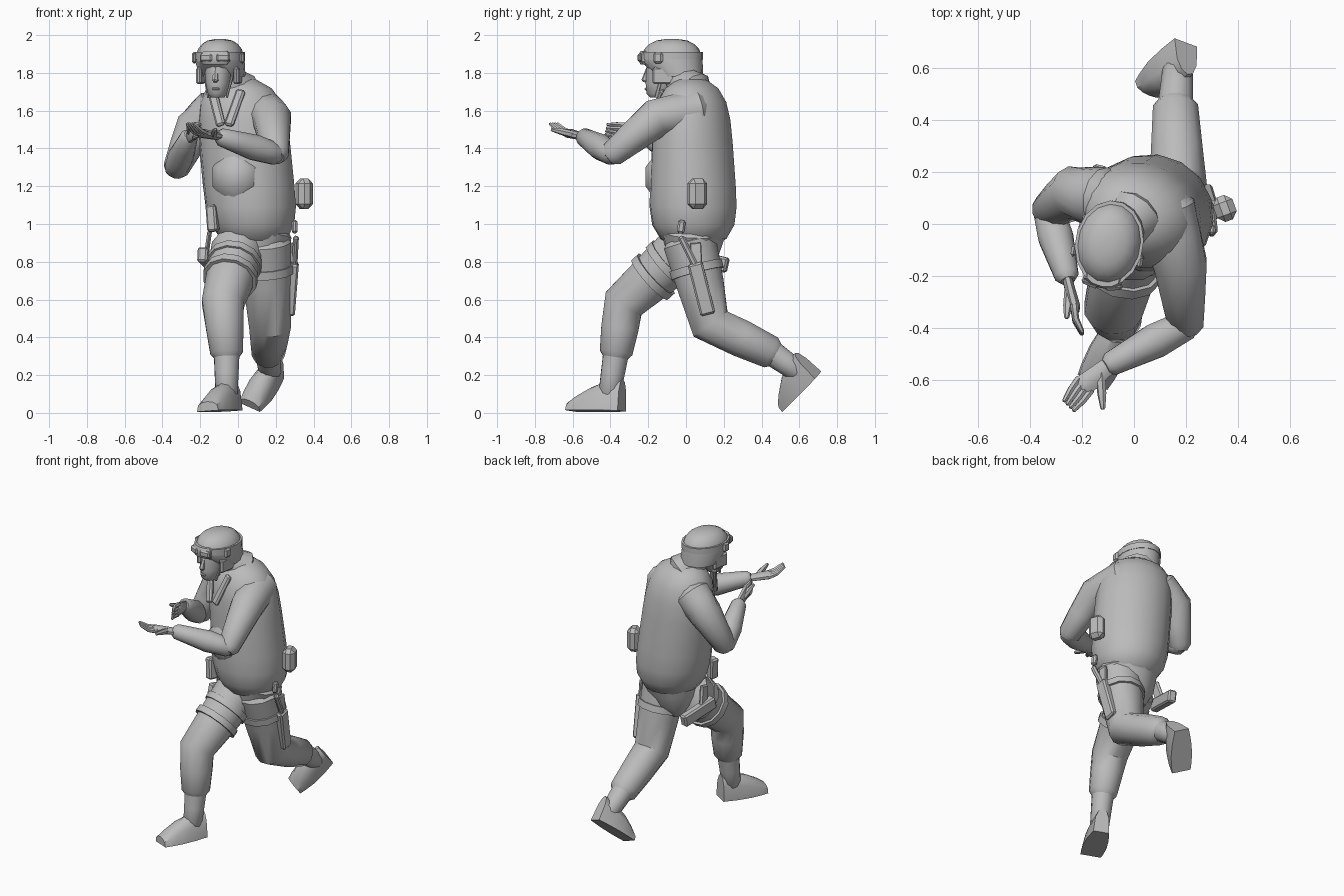
import bpy, bmesh, math
from mathutils import Vector, Matrix

cube = bpy.data.objects.get("Cube")
if cube:
    bpy.data.objects.remove(cube, do_unlink=True)

shade = (0.5, 0.5, 0.5, 1)
grey = bpy.data.materials.new("plain grey")
grey.use_nodes = True
grey.diffuse_color = shade
grey.node_tree.nodes["Principled BSDF"].inputs["Base Color"].default_value = shade

RIGHTWARD = Vector((1, 0, 0))
BACK = Vector((0, 1, 0))
UP = Vector((0, 0, 1))


def turned(degrees):
    return Matrix.Rotation(math.radians(degrees), 3, 'Z') @ RIGHTWARD


def square_to(vector, axis):
    return (vector - axis * vector.dot(axis)).normalized()


def finish(name, bm, angle=40):
    bmesh.ops.recalc_face_normals(bm, faces=bm.faces)
    mesh = bpy.data.meshes.new(name)
    bm.to_mesh(mesh)
    bm.free()
    mesh.materials.append(grey)
    ob = bpy.data.objects.new(name, mesh)
    bpy.context.collection.objects.link(ob)
    bpy.ops.object.select_all(action='DESELECT')
    ob.select_set(True)
    bpy.context.view_layer.objects.active = ob
    bpy.ops.object.shade_smooth_by_angle(angle=math.radians(angle))


def skin(name, rings):
    """Join equal rings of points into a closed skin."""
    bm = bmesh.new()
    loops = [[bm.verts.new(point) for point in ring] for ring in rings]
    for low, high in zip(loops, loops[1:]):
        for i in range(len(low)):
            bm.faces.new((low[i - 1], low[i], high[i], high[i - 1]))
    bm.faces.new(loops[0])
    bm.faces.new(loops[-1])
    finish(name, bm)


def oval(centre, axis, side, width, depth, sides=12):
    side = square_to(side, axis)
    other = axis.cross(side)
    angles = [math.tau * (k + 0.5) / sides for k in range(sides)]
    return [centre + side * width * math.cos(a) + other * depth * math.sin(a) for a in angles]


def stack(name, sections, side, sides=16):
    """Level ovals, each given as centre, half width and half depth."""
    skin(name, [oval(Vector(c), UP, side, w, d, sides) for c, w, d in sections])


def limb(name, joints, radii, side=RIGHTWARD, flat=1.0, sides=12):
    """Round-ended tube through joints, with a ring halfway along each bone."""
    joints = [Vector(j) for j in joints]
    path = [(joints[0], radii[0])]
    for a, b, ra, rb in zip(joints, joints[1:], radii, radii[1:]):
        path += [(a.lerp(b, 0.5), (ra + rb) / 2), (b, rb)]
    for end, near, place in ((path[0], path[1], 0), (path[-1], path[-2], len(path) + 1)):
        out = (end[0] - near[0]).normalized()
        path.insert(place, (end[0] + out * end[1] / 2, end[1] * 0.6))
    rings = []
    for i, (centre, radius) in enumerate(path):
        before, after = path[max(i - 1, 0)][0], path[min(i + 1, len(path) - 1)][0]
        rings.append(oval(centre, (after - before).normalized(), side, radius, radius * flat, sides))
    skin(name, rings)


def slab(name, start, end, side, width, depth, bevel=0.01):
    """Bevelled box running from start to end."""
    start, end = Vector(start), Vector(end)
    axis = (end - start).normalized()
    side = square_to(side, axis)
    turn = Matrix((side, axis.cross(side), axis)).transposed().to_4x4()
    size = Matrix.Diagonal((width, depth, (end - start).length, 1))
    bm = bmesh.new()
    bmesh.ops.create_cube(bm, size=1, matrix=Matrix.Translation((start + end) / 2) @ turn @ size)
    bmesh.ops.bevel(bm, geom=bm.edges[:], offset=bevel, segments=1, affect='EDGES')
    finish(name, bm, angle=30)


def boot(name, heel, toe, ankle):
    """Flat-soled foot tapering to the toe, with a shaft up to the ankle."""
    forward = (toe - heel).normalized()
    up = square_to(ankle - heel.lerp(toe, 0.4), forward)
    across = forward.cross(up)
    rings = []
    for t in (0, 0.3, 0.6, 0.85, 1):
        width = 0.05 + 0.025 * math.sin(math.pi * t * 0.8)
        height = 0.17 - 0.12 * t * t
        angles = [math.pi * k / 6 for k in range(7)]
        rings.append([heel.lerp(toe, t) + across * width * math.cos(a)
                      + up * height * abs(math.sin(a)) ** 0.7 for a in angles])
    skin(name + "_foot", rings)
    limb(name + "_shaft", [heel.lerp(toe, 0.25) + up * 0.09, ankle], [0.06, 0.07], across)


# Torso: a rounded barrel twisted to the side, deeper at the waist
chest = turned(-18)
hips, collar = Vector((0.09, 0.04, 0.86)), Vector((0, 0.03, 1.78))
barrel = []
for i in range(1, 12):
    t = (1 - math.cos(math.pi * i / 12)) / 2
    swell = math.sqrt(1 - abs(2 * t - 1) ** 5)
    barrel.append((hips.lerp(collar, t), 0.245 * swell, (0.25 - 0.06 * t) * swell))
stack("torso", barrel, chest)
limb("belly", [(0, -0.08, 1.2), (0, -0.08, 1.3)], [0.14, 0.14])
limb("pelvis", [(0.06, 0.03, 0.8), hips + UP * 0.1], [0.15, 0.2], chest, flat=0.85)
limb("collar", [collar - UP * 0.08, (-0.06, -0.04, 1.77)], [0.12, 0.08], chest)
for lean in (-0.04, 0.04):
    top = Vector((-0.06 + lean, -0.11, 1.71))
    slab("lapel", top + chest * lean, (-0.07 + lean / 2, -0.18, 1.52), chest, 0.05, 0.03)

# Head and face
across = turned(-10)
front = -UP.cross(across)
skull = Vector((-0.1, -0.1, 1.88))
chin = skull + front * 0.05 - UP * 0.21
limb("neck", [collar - UP * 0.1, skull - UP * 0.06], [0.07, 0.06])
head = []
for t in (0, 0.1, 0.35, 0.7, 1):
    head.append((chin.lerp(skull, t), 0.035 + 0.045 * t ** 0.4, 0.04 + 0.065 * t ** 0.4))
stack("head", head, across, sides=12)
nose = skull + front * 0.12 - UP * 0.12
limb("nose", [nose, nose + UP * 0.07 - front * 0.02], [0.018, 0.01], across, sides=6)
mouth = chin + front * 0.06 + UP * 0.045
slab("mouth", mouth - across * 0.02, mouth + across * 0.02, UP, 0.016, 0.016, bevel=0.005)

# Helmet: skirt around the ears, then a dome
dome = [((-0.08, -0.03, 1.78), 0.12, 0.12)]
for i in range(6):
    a = math.pi / 2 * i / 5.3
    round_off = math.cos(a) ** 0.7
    dome.append((skull + front * -0.025 + UP * (0.12 * math.sin(a) - 0.02), 0.13 * round_off, 0.165 * round_off))
stack("helmet", dome, across)
stack("helmet_band", [(skull - front * 0.025 + UP * lift, 0.132, 0.167) for lift in (-0.01, 0.03)], across)
for s in (-1, 1):
    ear = skull + across * s * 0.1 - UP * 0.05
    slab("ear_flap", ear, ear - UP * 0.09, front, 0.12, 0.03)
    slab("chin_strap", ear - across * s * 0.015, chin + across * s * 0.05, front, 0.016, 0.01, bevel=0.002)

# Goggles resting on the helmet
goggles = skull + front * 0.11
stack("goggle_frame", [(goggles + UP * lift, 0.1 - abs(lift), 0.05 - abs(lift) / 2)
                       for lift in (-0.035, -0.02, 0.02, 0.035)], across, sides=10)
for s in (-1, 1):
    inner = goggles + front * 0.035 + across * s * 0.01
    slab("goggle_lens", inner, inner + across * s * 0.07 - front * 0.015, UP, 0.045, 0.025)
    clip = skull + across * s * 0.13
    slab("goggle_clip", clip, clip + front * 0.05, UP, 0.06, 0.02)


def arm(which, shoulder, middle, elbow, wrist, knuckle, tip, thumb, palm):
    """Bent arm with a cupped hand; palm is the way the palm faces."""
    wrist, knuckle, tip, thumb = (Vector(v) for v in (wrist, knuckle, tip, thumb))
    limb(which + "_upper_arm", [shoulder, middle, elbow], [0.12, 0.105, 0.07])
    limb(which + "_forearm", [elbow, Vector(elbow).lerp(wrist, 0.4), wrist], [0.06, 0.07, 0.048], UP)
    spread = (tip - wrist).cross(palm).normalized()
    limb(which + "_palm", [wrist, knuckle], [0.035, 0.045], spread, flat=0.55, sides=8)
    for i in range(4):
        offset = spread * (i - 1.5) * 0.022
        bend = knuckle.lerp(tip, 0.5) - palm * 0.01
        limb(which + "_finger", [knuckle + offset, bend + offset, tip + offset * 0.8],
             [0.015, 0.013, 0.009], spread, sides=6)
    root = wrist.lerp(knuckle, 0.4)
    limb(which + "_thumb", [root, root.lerp(thumb, 0.6), thumb], [0.02, 0.018, 0.01], spread, sides=6)


# Left arm reaches forward, right arm is folded up
arm("left", shoulder=(0.12, 0.06, 1.6), middle=(0.18, -0.16, 1.56), elbow=(0.2, -0.39, 1.37),
    wrist=(-0.09, -0.54, 1.46), knuckle=(-0.19, -0.62, 1.48), tip=(-0.25, -0.7, 1.53),
    thumb=(-0.12, -0.71, 1.5), palm=UP)
arm("right", shoulder=(-0.12, 0.1, 1.6), middle=(-0.23, 0.12, 1.51), elbow=(-0.33, 0.05, 1.29),
    wrist=(-0.26, -0.2, 1.46), knuckle=(-0.23, -0.32, 1.49), tip=(-0.2, -0.42, 1.5),
    thumb=(-0.26, -0.36, 1.53), palm=RIGHTWARD)


def leg(which, hip, knee, ankle, heel, toe):
    """Trouser leg and boot."""
    limb(which + "_leg", [hip, knee, ankle], [0.145, 0.115, 0.09])
    boot(which + "_boot", Vector(heel), Vector(toe), ankle)


def strap(name, hip, knee, place):
    """Band around the thigh."""
    ends = [hip.lerp(knee, place + step) for step in (0, 0.1)]
    axis = (knee - hip).normalized()
    skin(name, [oval(end, axis, RIGHTWARD, 0.147, 0.147) for end in ends])


# Right leg lunges forward, left leg trails behind
right_hip, right_knee = Vector((0, -0.02, 0.86)), Vector((-0.08, -0.33, 0.58))
leg("right", right_hip, right_knee, Vector((-0.06, -0.37, 0.32)), (-0.02, -0.34, 0.01), (-0.16, -0.61, 0.01))
left_hip, left_knee = Vector((0.14, 0.02, 0.9)), Vector((0.17, 0.13, 0.47))
leg("left", left_hip, left_knee, Vector((0.16, 0.45, 0.32)), (0.2, 0.7, 0.2), (0.06, 0.53, 0.03))
for place in (0.2, 0.45):
    strap("right_thigh_strap", right_hip, right_knee, place)
strap("left_thigh_strap", left_hip, left_knee, 0.28)


def beside_thigh(along, out, back=0):
    return left_hip.lerp(left_knee, along) + RIGHTWARD * out + BACK * back


# Left thigh holster with grip and hanger
slab("left_holster", beside_thigh(0.25, 0.15), beside_thigh(0.88, 0.11), BACK, 0.08, 0.05)
slab("left_holster_grip", beside_thigh(-0.08, 0.17, -0.04), beside_thigh(0.3, 0.15), BACK, 0.035, 0.03)
slab("left_holster_hanger", beside_thigh(0, 0.15, 0.03), beside_thigh(0.35, 0.145), BACK, 0.06, 0.02, bevel=0.005)

# Right holster slung behind the raised thigh
slab("right_holster", (-0.13, 0.22, 0.78), (-0.19, -0.03, 0.84), UP, 0.08, 0.055)
slab("right_holster_hanger", (-0.15, 0.02, 0.96), (-0.17, 0.06, 0.82), BACK, 0.07, 0.025)

# Pouches around the belt
slab("hip_pouch", (0.35, 0.06, 1.08), (0.35, 0.06, 1.24), turned(20), 0.08, 0.1, bevel=0.025)
slab("belt_pouch", (-0.13, -0.1, 0.96), (-0.14, -0.09, 1.1), chest, 0.055, 0.06)
slab("side_pouch", (0.3, -0.03, 0.95), (0.3, -0.02, 1.02), BACK, 0.04, 0.03)
